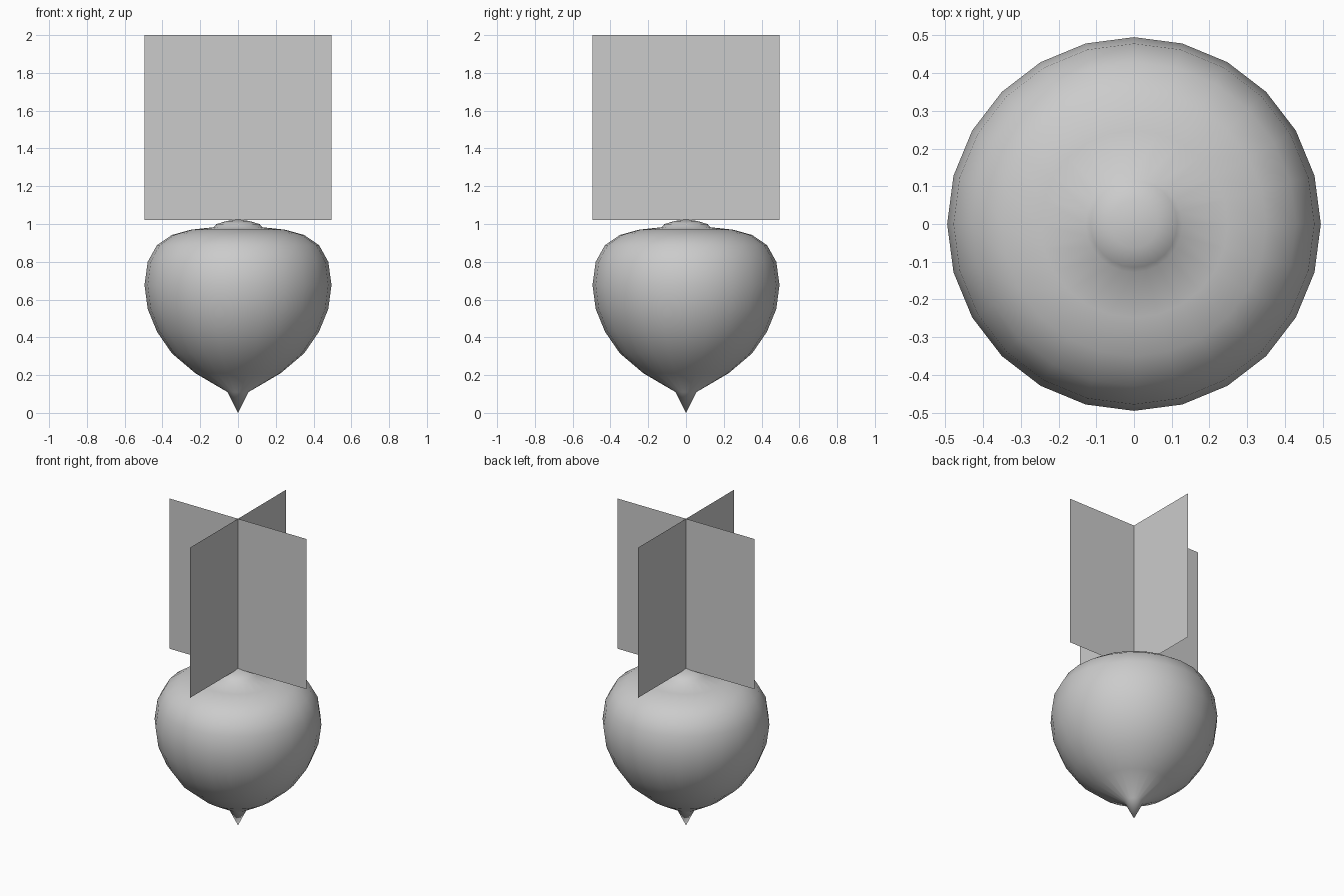
import bpy
import bmesh
from math import sin, cos, pi

if "Cube" in bpy.data.objects:
    bpy.data.objects.remove(bpy.data.objects["Cube"])

SEGMENTS = 24


def make_object(name, bm):
    mesh = bpy.data.meshes.new(name)
    bm.to_mesh(mesh)
    bm.free()
    obj = bpy.data.objects.new(name, mesh)
    bpy.context.collection.objects.link(obj)
    return obj


def lathe(name, bottom, profile, top):
    """Revolve (radius, z) rings around z, closed by a point at each end."""
    bm = bmesh.new()
    rings = [[bm.verts.new((r * cos(2 * pi * i / SEGMENTS), r * sin(2 * pi * i / SEGMENTS), z))
              for i in range(SEGMENTS)] for r, z in profile]
    low, high = bm.verts.new((0, 0, bottom)), bm.verts.new((0, 0, top))
    for i in range(SEGMENTS):
        j = (i + 1) % SEGMENTS
        bm.faces.new((low, rings[0][j], rings[0][i]))
        bm.faces.new((high, rings[-1][i], rings[-1][j]))
        for a, b in zip(rings, rings[1:]):
            bm.faces.new((a[i], a[j], b[j], b[i]))
    for face in bm.faces:
        face.smooth = True
    return make_object(name, bm)


# Root bulb: pointed tip, round body, small raised crown
lathe("root_bulb", 0.0, [
    (0.055, 0.11), (0.226, 0.21), (0.350, 0.315), (0.429, 0.43),
    (0.478, 0.55), (0.495, 0.677), (0.478, 0.80), (0.429, 0.888),
    (0.350, 0.942), (0.248, 0.970), (0.128, 0.983), (0.115, 0.999),
    (0.063, 1.015)], 1.025)


# Leaf cards: two upright crossed planes
def leaf_card(name, dx, dy):
    bm = bmesh.new()
    bm.faces.new([bm.verts.new((s * dx, s * dy, z))
                  for s, z in ((-1, 1.02), (1, 1.02), (1, 2.0), (-1, 2.0))])
    return make_object(name, bm)


leaf_card("leaf_card_wide", 0.495, 0)
leaf_card("leaf_card_deep", 0, 0.495)
